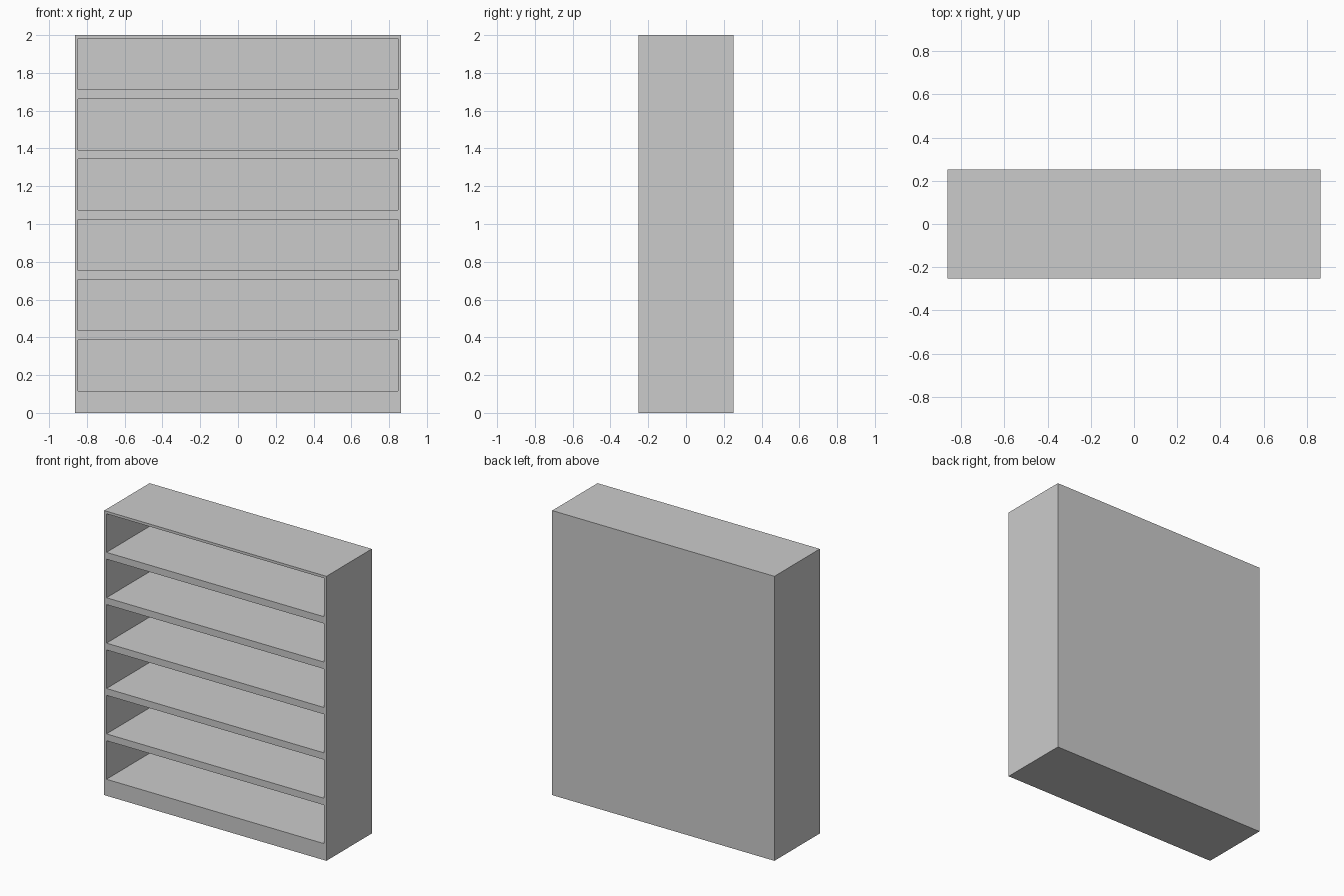
import bpy
import bmesh
from mathutils import Matrix, Vector

if "Cube" in bpy.data.objects:
    bpy.data.objects.remove(bpy.data.objects["Cube"])

WIDTH, DEPTH, HEIGHT = 1.728, 0.504, 2.0
SIDE = 0.018           # side and back panel thickness
BAY_COUNT, BAY_PITCH = 6, 0.319
BAY_BOTTOM, BAY_HEIGHT = 0.116, 0.271


def add_box(bm, lo, hi):
    lo, hi = Vector(lo), Vector(hi)
    size = hi - lo
    m = Matrix.Translation((lo + hi) / 2) @ Matrix.Diagonal((*size, 1))
    bmesh.ops.create_cube(bm, size=1, matrix=m)


def make_object(name, boxes):
    bm = bmesh.new()
    for lo, hi in boxes:
        add_box(bm, lo, hi)
    mesh = bpy.data.meshes.new(name)
    bm.to_mesh(mesh)
    bm.free()
    obj = bpy.data.objects.new(name, mesh)
    bpy.context.collection.objects.link(obj)
    return obj


w, d = WIDTH / 2, DEPTH / 2

# Solid cabinet body
bookcase = make_object("bookcase", [((-w, -d, 0), (w, d, HEIGHT))])

# Six open bays, cut from the front and closed by a thin back panel
bays = []
for i in range(BAY_COUNT):
    z = BAY_BOTTOM + i * BAY_PITCH
    bays.append(((-w + SIDE, -d - 0.1, z), (w - SIDE, d - SIDE, z + BAY_HEIGHT)))
cutter = make_object("bay_cutter", bays)
cutter.hide_render = True

mod = bookcase.modifiers.new("cut_bays", 'BOOLEAN')
mod.operation = 'DIFFERENCE'
mod.solver = 'EXACT'
mod.object = cutter

# Apply the cut and discard the helper
bpy.context.view_layer.objects.active = bookcase
bookcase.select_set(True)
bpy.ops.object.modifier_apply(modifier=mod.name)
bpy.data.objects.remove(cutter)
